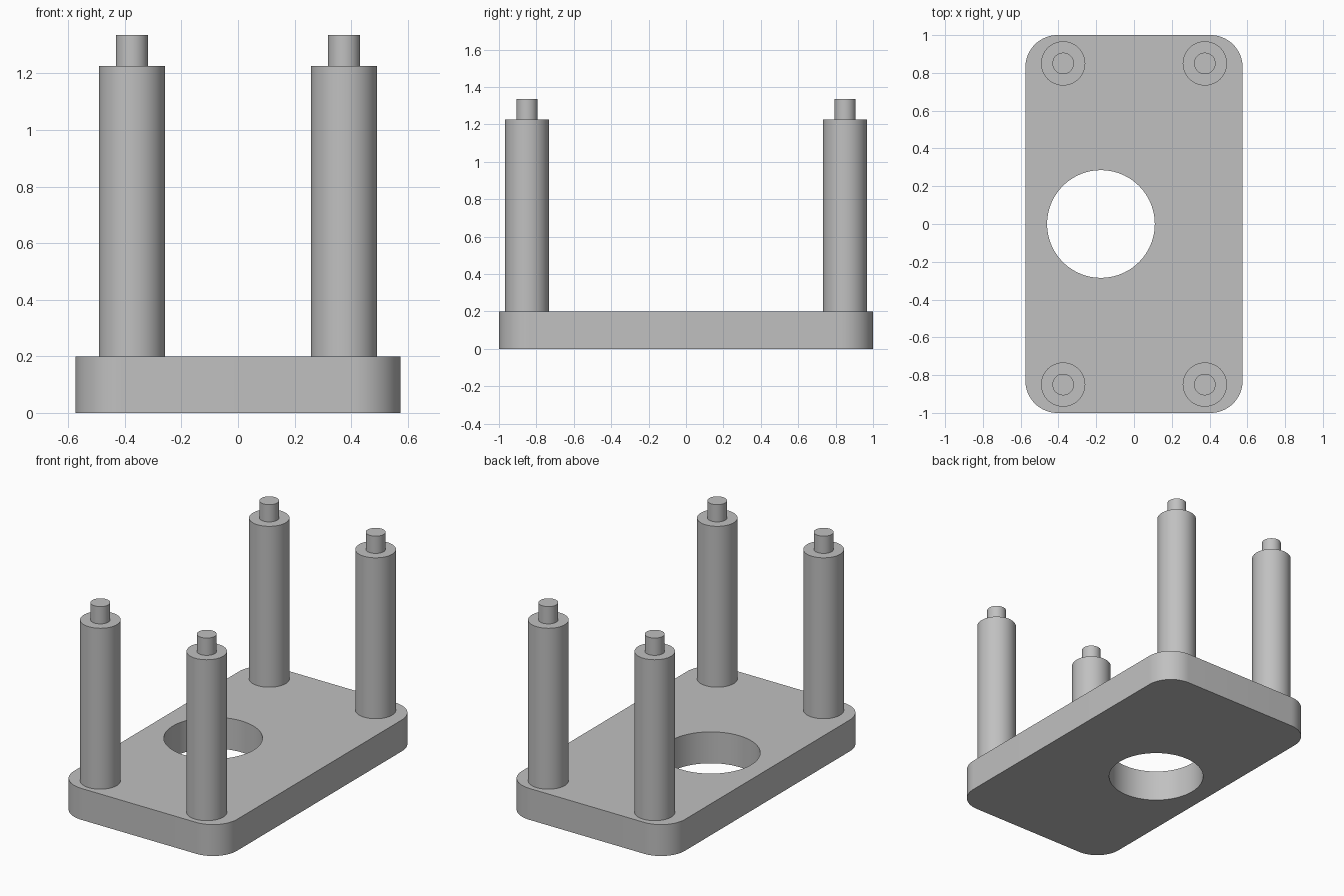
import bpy
import math

if "Cube" in bpy.data.objects:
    bpy.data.objects.remove(bpy.data.objects["Cube"], do_unlink=True)

# Dimensions
HALF_X, HALF_Y, THICK = 0.575, 1.0, 0.2
CORNER = 0.17
POST_X, POST_Y, POST_R, POST_TOP = 0.375, 0.85, 0.117, 1.225
PIN_R, PIN_TOP = 0.057, 1.335

grey = bpy.data.materials.new("plain grey")
grey.use_nodes = True
colour = (0.53, 0.53, 0.53, 1)
grey.diffuse_color = colour
grey.node_tree.nodes["Principled BSDF"].inputs["Base Color"].default_value = colour


def finish(obj):
    obj.data.materials.clear()
    obj.data.materials.append(grey)
    bpy.ops.object.select_all(action="DESELECT")
    obj.select_set(True)
    bpy.context.view_layer.objects.active = obj
    bpy.ops.object.shade_smooth_by_angle(angle=math.radians(30))


def cylinder(name, x, y, radius, bottom, top, sides=64):
    bpy.ops.mesh.primitive_cylinder_add(
        vertices=sides, radius=radius, depth=top - bottom,
        location=(x, y, (bottom + top) / 2))
    obj = bpy.context.object
    obj.name = name
    return obj


def apply_modifier(obj, mod):
    bpy.context.view_layer.objects.active = obj
    bpy.ops.object.modifier_apply(modifier=mod.name)


# Base plate with rounded upright corners
bpy.ops.mesh.primitive_cube_add(size=2, location=(0, 0, THICK / 2))
plate = bpy.context.object
plate.name = "base_plate"
plate.scale = (HALF_X, HALF_Y, THICK / 2)
bpy.ops.object.transform_apply(location=False, rotation=False, scale=True)
weights = plate.data.attributes.new("bevel_weight_edge", "FLOAT", "EDGE")
for edge in plate.data.edges:
    a, b = (plate.data.vertices[i].co for i in edge.vertices)
    weights.data[edge.index].value = float(abs(a.z - b.z) > THICK / 2)
bevel = plate.modifiers.new("round_corners", "BEVEL")
bevel.limit_method = "WEIGHT"
bevel.width = CORNER
bevel.segments = 16
apply_modifier(plate, bevel)

# Off-centre round hole through the plate
cutter = cylinder("hole_cutter", -0.175, 0, 0.285, -THICK, 2 * THICK, 96)
cutter.hide_render = True
cut = plate.modifiers.new("hole", "BOOLEAN")
cut.operation = "DIFFERENCE"
cut.solver = "EXACT"
cut.object = cutter
apply_modifier(plate, cut)
bpy.data.objects.remove(cutter, do_unlink=True)
finish(plate)

# Four corner posts, each with a thin locating pin on top
for side_y, row in ((-1, "front"), (1, "back")):
    for side_x, side in ((-1, "right"), (1, "left")):
        x, y = side_x * POST_X, side_y * POST_Y
        finish(cylinder(f"{row}_{side}_post", x, y, POST_R, THICK, POST_TOP))
        finish(cylinder(f"{row}_{side}_pin", x, y, PIN_R, POST_TOP, PIN_TOP))
